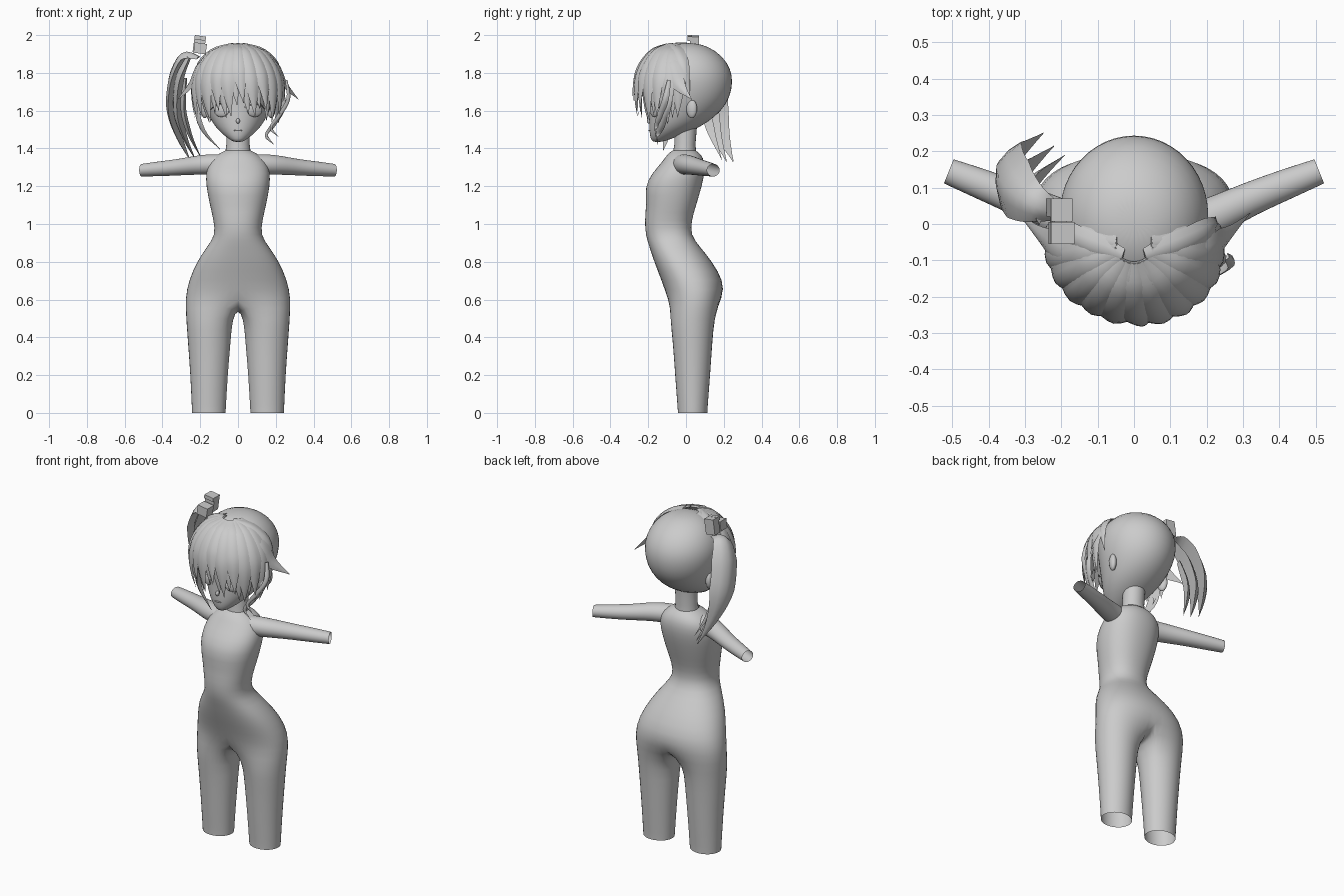
import bpy, bmesh
from math import sin, cos, radians, pi, copysign
from mathutils import Vector

if "Cube" in bpy.data.objects:
    bpy.data.objects.remove(bpy.data.objects["Cube"], do_unlink=True)

clay = bpy.data.materials.new("plain_grey")
clay.use_nodes = True
clay.diffuse_color = (0.6, 0.6, 0.6, 1)
clay.node_tree.nodes["Principled BSDF"].inputs["Base Color"].default_value = (0.6, 0.6, 0.6, 1)


def finish(obj, angle=50):
    """Give the part its colour and smooth shading."""
    obj.data.materials.clear()
    obj.data.materials.append(clay)
    bpy.ops.object.select_all(action="DESELECT")
    obj.select_set(True)
    bpy.context.view_layer.objects.active = obj
    bpy.ops.object.shade_smooth_by_angle(angle=radians(angle))
    return obj


def make(name, verts, faces, mirror=False, subdivide=0, angle=50):
    mesh = bpy.data.meshes.new(name)
    mesh.from_pydata(verts, [], faces)
    bm = bmesh.new()
    bm.from_mesh(mesh)
    bmesh.ops.recalc_face_normals(bm, faces=bm.faces)
    bm.to_mesh(mesh)
    bm.free()
    obj = bpy.data.objects.new(name, mesh)
    bpy.context.collection.objects.link(obj)
    if mirror:
        mod = obj.modifiers.new("mirror", "MIRROR")
        mod.use_clip = True
    if subdivide:
        mod = obj.modifiers.new("smooth", "SUBSURF")
        mod.levels = mod.render_levels = subdivide
    return finish(obj, angle)


def quads(start_a, start_b, count, closed):
    """Faces joining two rows of vertices."""
    steps = count if closed else count - 1
    return [(start_a + i, start_a + (i + 1) % count,
             start_b + (i + 1) % count, start_b + i) for i in range(steps)]


def loft(name, rings, caps=False, **options):
    count = len(rings[0])
    verts = [p for ring in rings for p in ring]
    faces = []
    for k in range(len(rings) - 1):
        faces += quads(k * count, (k + 1) * count, count, True)
    if caps:
        faces += [tuple(range(count)), tuple(range(len(verts) - count, len(verts)))]
    return make(name, verts, faces, **options)


def level_ring(z, width, front, back, count=24):
    mid, deep = (front + back) / 2, (back - front) / 2
    return [(width * cos(2 * pi * i / count), mid + deep * sin(2 * pi * i / count), z)
            for i in range(count)]


def spline(points, steps=4):
    """Smooth path through a few points."""
    pts = [Vector(p) for p in points]
    pts = [2 * pts[0] - pts[1]] + pts + [2 * pts[-1] - pts[-2]]
    path = []
    for a, b, c, d in zip(pts, pts[1:], pts[2:], pts[3:]):
        for s in range(steps):
            t = s / steps
            path.append(b + (c - a) * t / 2 + (2 * a - 5 * b + 4 * c - d) * t * t / 2
                        + (3 * b - a - 3 * c + d) * t ** 3 / 2)
    return path + [pts[-2]]


def lock(name, points, width, thick, centre=(0, 0, 1.7), root=0.6):
    """Tapered lock of hair, broad side facing away from the centre."""
    path = spline(points)
    last = len(path) - 1
    rings = []
    for k, p in enumerate(path):
        along = (path[min(k + 1, last)] - path[max(k - 1, 0)]).normalized()
        side = along.cross(p - Vector(centre)).normalized()
        out = side.cross(along)
        t = k / last
        size = max(0.03, min(root + 2 * t, 1, 2.2 * (1 - t)))
        section = ((-1, -.2), (-.5, .6), (0, 1), (.5, .6), (1, -.2), (0, -.2))
        rings.append([p + side * u * width * size + out * v * thick * size for u, v in section])
    return loft(name, rings, caps=True, angle=60)


def ball(name, place, size, turn=0):
    bpy.ops.mesh.primitive_uv_sphere_add(segments=20, ring_count=12, location=place)
    obj = bpy.context.object
    obj.name, obj.scale, obj.rotation_euler.z = name, size, turn
    return finish(obj)


def box(name, place, size):
    bpy.ops.mesh.primitive_cube_add(size=1, location=place)
    obj = bpy.context.object
    obj.name, obj.scale, obj.rotation_euler.y = name, size, radians(8)
    return finish(obj, 20)


# Mannequin body: half torso dividing into a leg, then mirrored
torso = ((1.39, .065, -.07, .05), (1.37, .11, -.1, .08), (1.33, .155, -.125, .1),
         (1.27, .172, -.18, .1), (1.2, .17, -.22, .085), (1.1, .15, -.21, .055),
         (1.02, .13, -.22, .03), (.94, .12, -.215, .025), (.88, .165, -.195, .075),
         (.8, .22, -.17, .14), (.7, .263, -.13, .2), (.61, .282, -.1, .2))
verts, faces = [], []
for z, width, front, back in torso:
    mid, deep = (front + back) / 2, (back - front) / 2
    for i in range(13):
        a = pi * i / 12
        verts.append((width * abs(sin(a)) ** .9 if 0 < i < 12 else 0,
                      mid - copysign(deep * abs(cos(a)) ** .9, cos(a)), z))
for k in range(len(torso) - 1):
    faces += quads(k * 13, (k + 1) * 13, 13, False)
row = (len(torso) - 1) * 13
for i in range(1, 6):
    y = back + (front - back) * i / 6
    verts.append((0, y, .61 - .06 * sin(pi * i / 6)))
legs = ((.5, .153, .124, .033, .12), (.38, .153, .115, .035, .107),
        (.2, .154, .1, .035, .095), (0.015, .155, .091, .035, .08), (0, .155, .09, .035, .08))
for z, x, rx, y, ry in legs:
    start = len(verts)
    for i in range(18):
        a = radians(-135 + 22.5 * i if i < 13 else 135 + 15 * (i - 12))
        verts.append((x + rx * cos(a), y + ry * sin(a), z))
    faces += quads(row, start, 18, True)
    row = start
make("body", verts, faces, mirror=True, subdivide=1, angle=80)

# Open-ended arms
arm_path = ((.09, -.02, 1.315, .055), (.17, 0, 1.315, .055), (.24, .03, 1.31, .05),
            (.32, .07, 1.3, .044), (.42, .11, 1.292, .04), (.51, .145, 1.285, .034))
arm = [[(x - .4 * r * cos(a), y + r * cos(a), z + r * sin(a))
        for a in (2 * pi * i / 16 for i in range(16))] for x, y, z, r in arm_path]
loft("arms", arm, mirror=True, subdivide=1, angle=80)

# Neck and head
loft("neck", [level_ring(z, w, f, b) for z, w, f, b in
              ((1.37, .068, -.07, .055), (1.42, .062, -.062, .05), (1.54, .062, -.06, .06))])
head = ((1.433, .02, -.175, -.13), (1.45, .05, -.188, -.08), (1.49, .1, -.195, .03),
        (1.54, .14, -.195, .12), (1.6, .168, -.193, .19), (1.67, .195, -.195, .235),
        (1.75, .21, -.2, .25), (1.82, .205, -.195, .24), (1.89, .17, -.165, .195),
        (1.94, .11, -.1, .12), (1.958, .04, -.03, .05))
loft("head", [level_ring(*r) for r in head], caps=True, subdivide=1, angle=80)
ball("nose", (0, -.193, 1.545), (.01, .014, .014))
ball("mouth", (0, -.193, 1.495), (.022, .006, .004))
for side, word in ((-1, "right"), (1, "left")):
    ball(word + "_eye", (side * .088, -.166, 1.6), (.046, .012, .033), side * radians(30))
    ball(word + "_ear", (side * .175, .03, 1.61), (.02, .03, .05), side * radians(-25))
    lash = [(side * x, y, z) for x, y, z in
            ((.035, -.195, 1.615), (.08, -.184, 1.642), (.12, -.157, 1.632), (.148, -.125, 1.6))]
    lock(word + "_eyelash", lash, .007, .006)

# Fringe: two layers of locks fanned out from the crown
for layer in range(2):
    for i in range(13 - layer):
        turn = radians(-96 + 16 * i + 8 * layer)
        tip = -20 - 22 * abs(sin(turn)) - 14 * ((i + layer) % 2)
        points = []
        for s in range(6):
            t = s / 5
            e = radians(78 + (tip - 78) * t)
            r = (.232 - .016 * layer) * (1 + .09 * t ** 3)
            flat = r * cos(e if e > 0 else e * .6)
            points.append((flat * sin(turn + .12 * t * t), -.065 - flat * .87 * cos(turn),
                           1.72 + .232 * sin(e)))
        lock("fringe_lock", points, .047, .014)

# Side locks and flicked tips
for side, word in ((-1, "right"), (1, "left")):
    flick = ((.1, -.09, 1.92), (.2, -.08, 1.84), (.25, -.04, 1.74), (.32, .03, 1.66))
    lock(word + "_flick", [(side * x, y, z) for x, y, z in flick], .05, .015)
    sweep = ((.03, -.09, 1.95), (.14, -.05, 1.91), (.215, -.01, 1.82), (.225, .02, 1.67))
    lock(word + "_sweep", [(side * x, y, z) for x, y, z in sweep], .04, .015)
curl = ((.23, -.08, 1.72), (.24, -.1, 1.62), (.19, -.13, 1.53), (.15, -.15, 1.47), (.19, -.15, 1.42))
lock("left_curl", curl, .022, .014)
lock("left_curl", [(x + .025, y - .01, z + .04) for x, y, z in curl], .018, .012)
strand = ((-.2, -.06, 1.74), (-.215, -.08, 1.6), (-.18, -.1, 1.49), (-.09, -.12, 1.39))
lock("right_strand", strand, .035, .014)

# Side ponytail with split ends
tail = ((-.21, .03, 1.88), (-.285, .06, 1.885), (-.335, .11, 1.76),
        (-.345, .16, 1.6), (-.31, .2, 1.46), (-.25, .25, 1.33))
lock("ponytail", tail, .085, .035, (-.1, .06, 1.6), .3)
lock("ponytail_lower", [(x + .03, y - .035, z) for x, y, z in tail[1:]], .05, .03, (-.1, .06, 1.6))
lock("ponytail_inner", [(x + .06, y - .06, z + .01) for x, y, z in tail[2:]], .025, .02, (-.1, .06, 1.6))

# Block hair clip
box("clip_front", (-.2, -.025, 1.93), (.065, .06, .055))
box("clip_link", (-.205, .01, 1.93), (.035, .05, .04))
box("clip_back", (-.205, .045, 1.95), (.06, .05, .09))
box("clip_top", (-.2, .02, 1.985), (.06, .025, .022))
